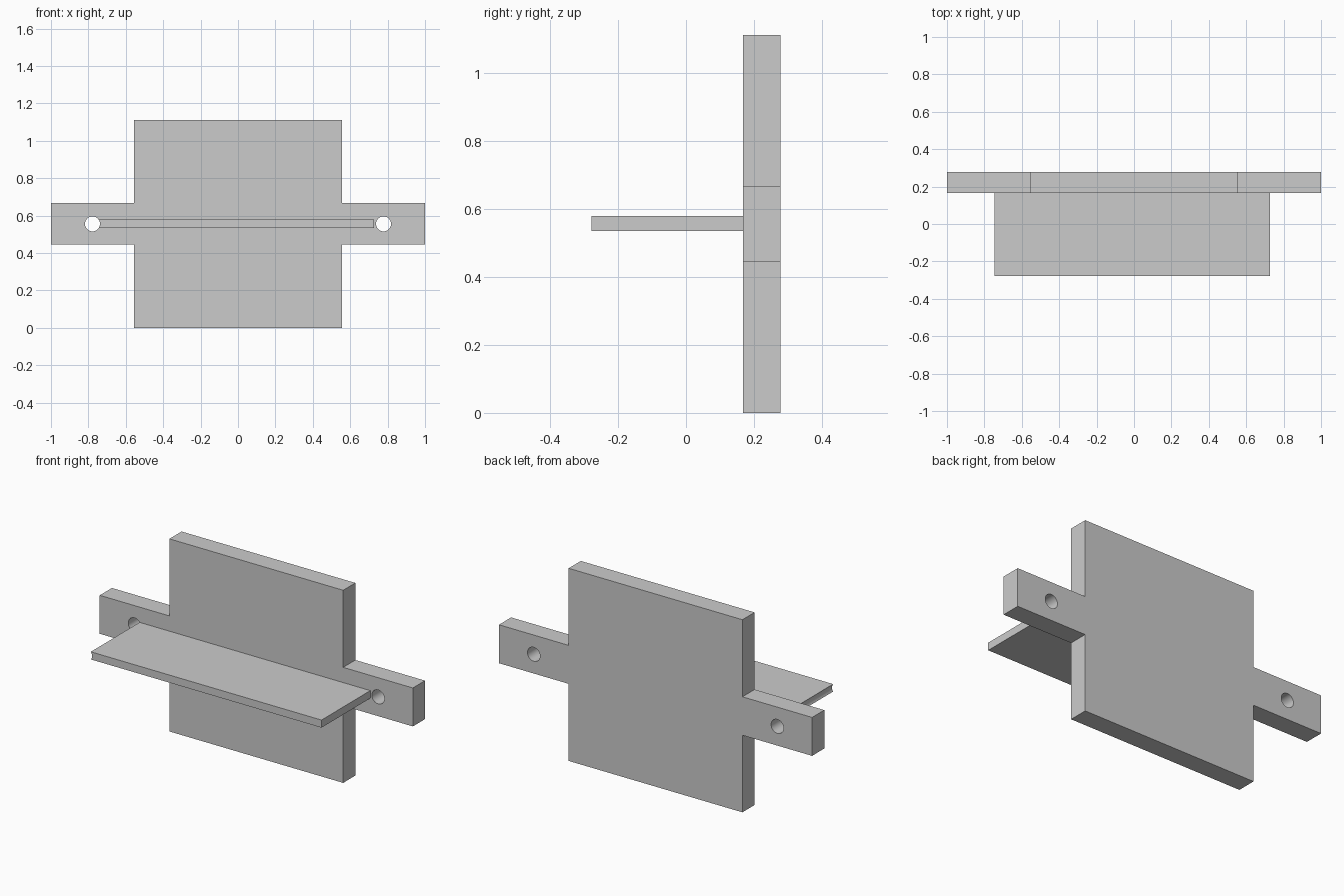
import bpy, bmesh
from math import radians

if "Cube" in bpy.data.objects:
    bpy.data.objects.remove(bpy.data.objects["Cube"])

Z_MID = 0.556           # height of the arms, holes and shelf
Y_FRONT, Y_BACK = 0.167, 0.278


def finish(name, bm):
    bmesh.ops.recalc_face_normals(bm, faces=bm.faces)
    mesh = bpy.data.meshes.new(name)
    bm.to_mesh(mesh)
    bm.free()
    obj = bpy.data.objects.new(name, mesh)
    bpy.context.collection.objects.link(obj)
    return obj


def boolean(obj, tool, operation):
    mod = obj.modifiers.new(tool.name, 'BOOLEAN')
    mod.operation = operation
    mod.solver = 'EXACT'
    mod.object = tool


# Cross-shaped back plate: square panel with a side arm at each end
half = [(0.555, 0), (0.555, 0.445), (1, 0.445), (1, 0.667), (0.555, 0.667), (0.555, 1.112)]
outline = half + [(-x, z) for x, z in reversed(half)]
bm = bmesh.new()
face = bm.faces.new([bm.verts.new((x, Y_FRONT, z)) for x, z in outline])
ext = bmesh.ops.extrude_face_region(bm, geom=[face])
bmesh.ops.translate(bm, vec=(0, Y_BACK - Y_FRONT, 0),
                    verts=[v for v in ext["geom"] if isinstance(v, bmesh.types.BMVert)])
plate = finish("back_plate", bm)

# Thin shelf projecting forward
x0, x1, y0, y1 = -0.749, 0.728, -0.278, Y_FRONT
bm = bmesh.new()
bmesh.ops.create_cube(bm, size=1)
bmesh.ops.scale(bm, vec=(x1 - x0, y1 - y0, 0.044), verts=bm.verts)
bmesh.ops.translate(bm, vec=((x0 + x1) / 2, (y0 + y1) / 2, Z_MID + 0.001), verts=bm.verts)
shelf = finish("shelf", bm)

# Mounting holes bored straight through; the left bore also grazes the shelf end
for side, x in (("left", -0.778), ("right", 0.778)):
    bpy.ops.mesh.primitive_cylinder_add(vertices=64, radius=0.04, depth=1.2,
                                        location=(x, 0, Z_MID),
                                        rotation=(radians(90), 0, 0))
    cutter = bpy.context.object
    cutter.name = side + "_hole_cutter"
    cutter.hide_render = True
    cutter.display_type = 'WIRE'
    boolean(plate, cutter, 'DIFFERENCE')
    if side == "left":
        boolean(shelf, cutter, 'DIFFERENCE')

# Smooth only the bore walls
for obj in (plate, shelf):
    bpy.ops.object.select_all(action='DESELECT')
    obj.select_set(True)
    bpy.context.view_layer.objects.active = obj
    for mod in list(obj.modifiers):
        bpy.ops.object.modifier_apply(modifier=mod.name)
    bpy.ops.object.shade_smooth_by_angle(angle=radians(30))
for obj in [o for o in bpy.data.objects if o.name.endswith("_cutter")]:
    bpy.data.objects.remove(obj)
